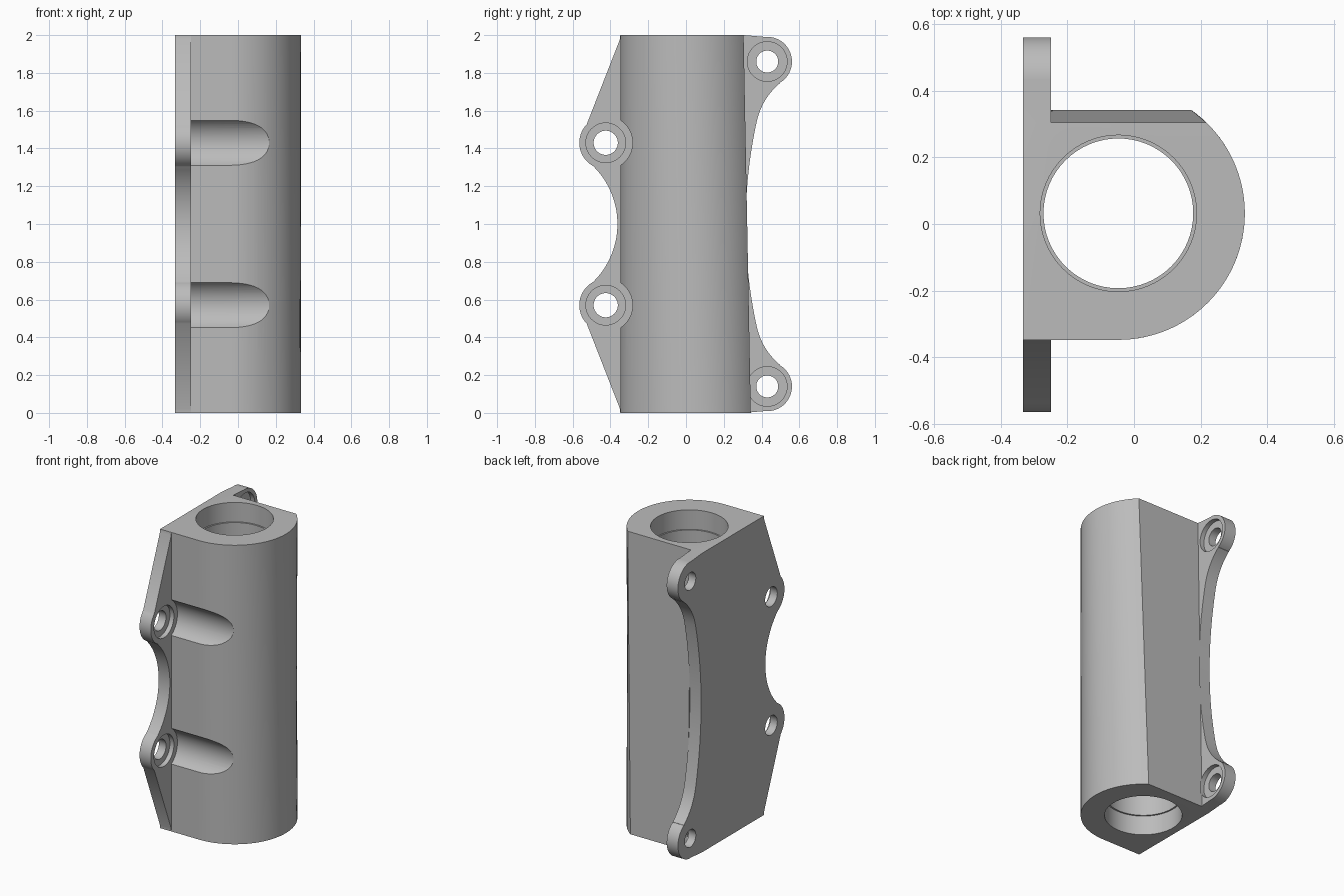
import bpy, bmesh
from math import sin, cos, asin, radians, degrees, pi
from mathutils import Matrix, Vector

cube = bpy.data.objects.get("Cube")
if cube:
    bpy.data.objects.remove(cube, do_unlink=True)

grey = bpy.data.materials.new("plain grey")
grey.use_nodes = True
colour = (0.5, 0.5, 0.5, 1)
grey.diffuse_color = colour
grey.node_tree.nodes["Principled BSDF"].inputs["Base Color"].default_value = colour

HEIGHT = 2.0
BACK_X, FLANGE_X = -0.333, -0.25
AXIS = (-0.047, 0.032)
OUTER = 0.38
FRONT_Y = AXIS[1] - OUTER


def arc(centre, radius, start, end, count):
    """Points on an arc, angles in degrees."""
    angles = [radians(start + (end - start) * i / count) for i in range(count + 1)]
    return [(centre[0] + radius * cos(a), centre[1] + radius * sin(a)) for a in angles]


def loft(name, lower, upper):
    """Closed solid between two matching outlines."""
    bm = bmesh.new()
    a = [bm.verts.new(p) for p in lower]
    b = [bm.verts.new(p) for p in upper]
    bm.faces.new(a)
    bm.faces.new(b)
    for i in range(len(a)):
        j = (i + 1) % len(a)
        bm.faces.new((a[i], a[j], b[j], b[i]))
    bmesh.ops.recalc_face_normals(bm, faces=bm.faces)
    mesh = bpy.data.meshes.new(name)
    bm.to_mesh(mesh)
    bm.free()
    mesh.materials.append(grey)
    obj = bpy.data.objects.new(name, mesh)
    bpy.context.collection.objects.link(obj)
    return obj


def rod(axis, centre, radius, start, end):
    """Cylinder along x or z, used as a cutter."""
    ring = arc(centre, radius, 0, 360, 64)[:-1]
    if axis == "x":
        ends = [[(x, y, z) for y, z in ring] for x in (start, end)]
    else:
        ends = [[(x, y, z) for x, y in ring] for z in (start, end)]
    return loft("cutter", *ends)


def combine(target, other, operation):
    mod = target.modifiers.new("combine", "BOOLEAN")
    mod.operation, mod.object, mod.solver = operation, other, "EXACT"
    bpy.ops.object.select_all(action="DESELECT")
    target.select_set(True)
    bpy.context.view_layer.objects.active = target
    bpy.ops.object.modifier_apply(modifier=mod.name)
    bpy.data.objects.remove(other, do_unlink=True)


# Round-fronted tube body with a slightly sloping back wall
def section(back_y, z):
    top = degrees(asin((back_y - AXIS[1]) / OUTER))
    outline = [(FLANGE_X, back_y)] + arc(AXIS, OUTER, top, -90, 48) + [(FLANGE_X, FRONT_Y)]
    return [(x, y, z) for x, y in outline]


body = loft("bearing_housing", section(0.343, 0), section(0.305, HEIGHT))

# Screw access channels along the front of the body
front_lugs = [(-0.425, 1.43), (-0.425, 0.57)]
back_lugs = [(0.43, 1.86), (0.43, 0.14)]
for centre in front_lugs:
    combine(body, rod("x", centre, 0.142, -0.4, 0.5), "DIFFERENCE")

# Mounting flange: upper half outline in (y, z), mirrored for the lower half
half = arc((2.866, 1), 2.55, 180, 167.7, 12)
half += arc((0.728, 1.468), 0.361, 167.7, 129.7, 10)[1:]
half += arc(back_lugs[0], 0.131, -59, 95, 24)
half += [(0.305, HEIGHT), (FRONT_Y, HEIGHT), (FRONT_Y - 0.001, 1.98)]
half += arc(front_lugs[0], 0.14, 136, 242, 20)
half += arc((-0.793, 1), 0.43, 45, 0, 14)
lower = [(y, HEIGHT - z) for y, z in reversed(half[1:-1])]
outline = half + lower
flange = loft("mounting_flange",
              [(BACK_X, y, z) for y, z in outline],
              [(FLANGE_X, y, z) for y, z in outline])
combine(body, flange, "UNION")

# Screw holes with counterbores
for centre in front_lugs + back_lugs:
    hole = 0.064 if centre in front_lugs else 0.058
    combine(body, rod("x", centre, hole, -0.4, -0.2), "DIFFERENCE")
    combine(body, rod("x", centre, 0.105, -0.28, -0.245), "DIFFERENCE")

# Through bore with a wider seat at each end
combine(body, rod("z", AXIS, 0.225, -0.1, HEIGHT + 0.1), "DIFFERENCE")
for start, end in ((-0.1, 0.13), (HEIGHT - 0.13, HEIGHT + 0.1)):
    combine(body, rod("z", AXIS, 0.235, start, end), "DIFFERENCE")

bpy.ops.object.select_all(action="DESELECT")
body.select_set(True)
bpy.context.view_layer.objects.active = body
bpy.ops.object.shade_smooth_by_angle(angle=radians(25))
